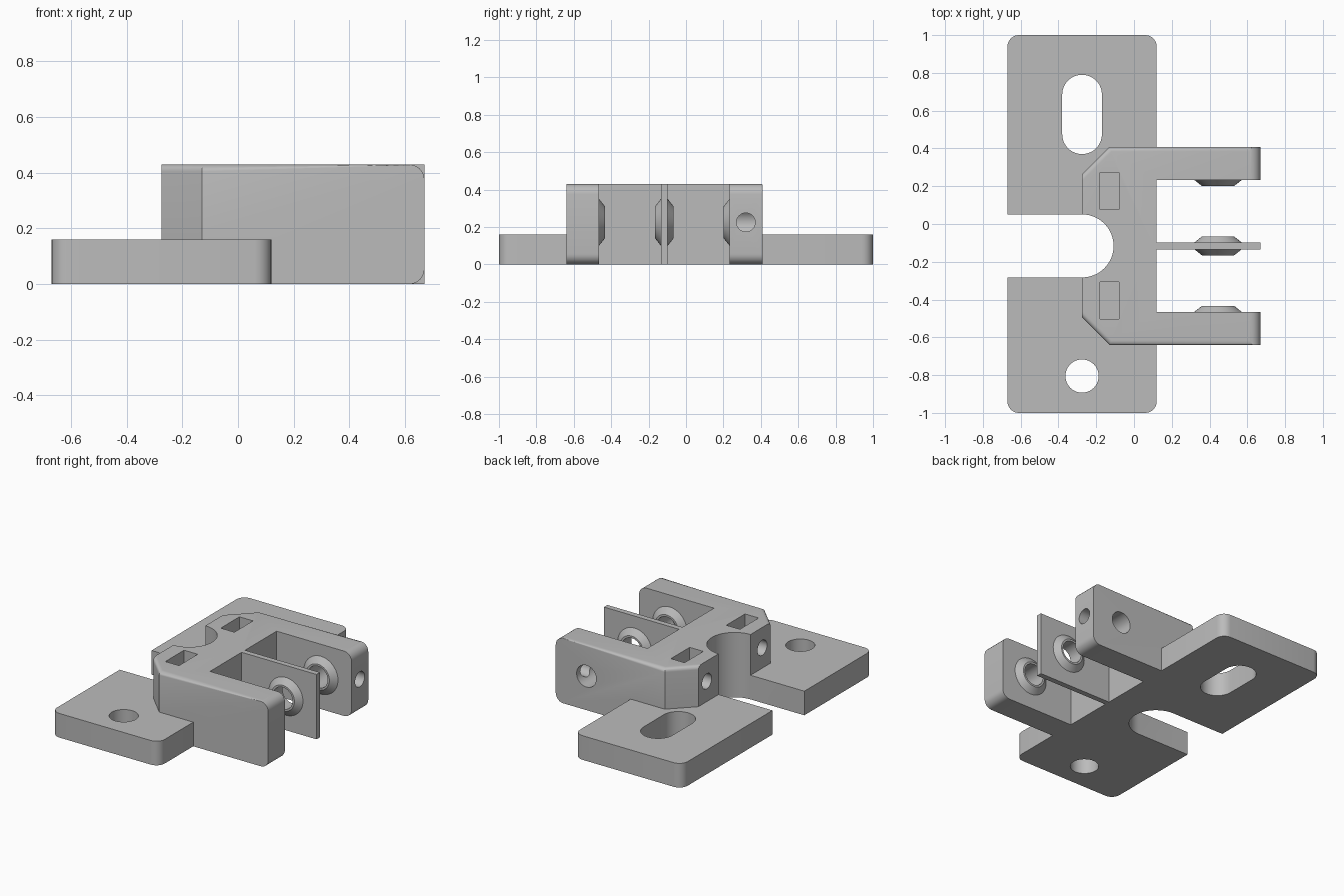
import bpy, bmesh, math
from mathutils import Matrix, Vector

cube = bpy.data.objects.get("Cube")
if cube:
    bpy.data.objects.remove(cube, do_unlink=True)

grey = bpy.data.materials.new("mid_grey")
grey.use_nodes = True
COLOUR = (0.5, 0.5, 0.5, 1)
grey.diffuse_color = COLOUR
grey.node_tree.nodes["Principled BSDF"].inputs["Base Color"].default_value = COLOUR

BASE_H, TOP = 0.16, 0.43       # base thickness, clevis height
MID_Y, HALF = -0.116, 0.524    # clevis symmetry line and half width
FRONT, TIP = 0.12, 0.67        # front wall of the bridge, arm ends
BORE_X, BORE_Z = 0.445, 0.225  # pivot axis


def make(name, bm):
    bmesh.ops.recalc_face_normals(bm, faces=bm.faces)
    mesh = bpy.data.meshes.new(name)
    bm.to_mesh(mesh)
    bm.free()
    mesh.materials.append(grey)
    obj = bpy.data.objects.new(name, mesh)
    bpy.context.collection.objects.link(obj)
    return obj


def prism(points, z0, z1):
    bm = bmesh.new()
    low = [bm.verts.new((x, y, z0)) for x, y in points]
    high = [bm.verts.new((x, y, z1)) for x, y in points]
    bm.faces.new(low)
    bm.faces.new(high)
    for i in range(len(points)):
        j = (i + 1) % len(points)
        bm.faces.new((low[i], low[j], high[j], high[i]))
    bmesh.ops.recalc_face_normals(bm, faces=bm.faces)
    return bm


def box(x0, x1, y0, y1, z0, z1):
    return prism([(x0, y0), (x1, y0), (x1, y1), (x0, y1)], z0, z1)


def round_edges(bm, test, radius):
    edges = [e for e in bm.edges if test(*[v.co for v in e.verts])]
    bmesh.ops.bevel(bm, geom=edges, offset=radius, segments=6, profile=0.5, affect='EDGES')


def stadium(a, b, r, n=24):
    a, b = Vector(a), Vector(b)
    start = math.atan2(b.y - a.y, b.x - a.x) - math.pi / 2
    arcs = [(b, start), (a, start + math.pi)]
    return [(c.x + r * math.cos(s + math.pi * i / n), c.y + r * math.sin(s + math.pi * i / n))
            for c, s in arcs for i in range(n + 1)]


def rod(start, end, r1, r2=None):
    start, end = Vector(start), Vector(end)
    axis = end - start
    turn = axis.to_track_quat('Z', 'Y').to_matrix().to_4x4()
    bm = bmesh.new()
    bmesh.ops.create_cone(bm, cap_ends=True, segments=48, radius1=r1,
                          radius2=r1 if r2 is None else r2, depth=axis.length,
                          matrix=Matrix.Translation((start + end) / 2) @ turn)
    return bm


def combine(target, bm, operation):
    tool = make("tool", bm)
    mod = target.modifiers.new("combine", 'BOOLEAN')
    mod.operation, mod.object, mod.solver = operation, tool, 'EXACT'
    bpy.context.view_layer.objects.active = target
    bpy.ops.object.modifier_apply(modifier=mod.name)
    bpy.data.objects.remove(tool, do_unlink=True)


# Mounting base with rounded outer corners
base = box(-0.67, FRONT, -1, 1, 0, BASE_H)
round_edges(base, lambda a, b: abs(a.z - b.z) > 0.1, 0.06)
bracket = make("hinge_bracket", base)

# Clevis: chamfered bridge with two arms
side = [(TIP, HALF - 0.175), (TIP, HALF), (-0.13, HALF), (-0.275, HALF - 0.145)]
outline = [(FRONT, HALF - 0.175)] + side
profile = [(x, MID_Y + y) for x, y in outline] + [(x, MID_Y - y) for x, y in reversed(outline)]
clevis = prism(profile, 0, TOP)
# Arm ends rounded top and bottom
round_edges(clevis, lambda a, b: min(a.x, b.x) > TIP - 0.001 and abs(a.z - b.z) < 0.001, 0.055)


def outer_top(a, b):
    outside = all(v.z > TOP - 0.001 and abs(v.y - MID_Y) > HALF - 0.15 for v in (a, b))
    along_arm = all(abs(v.y - MID_Y) > HALF - 0.001 for v in (a, b))
    chamfer = max(a.x, b.x) < -0.12 and abs(a.y - b.y) < 0.2
    return outside and (along_arm or chamfer)


round_edges(clevis, outer_top, 0.025)
combine(bracket, clevis, 'UNION')

# Thin centre fin
combine(bracket, box(FRONT - 0.02, TIP, MID_Y - 0.018, MID_Y + 0.018, 0, TOP), 'UNION')

# Conical bosses on the fin and on the inner arm faces
for sign in (-1, 1):
    for face, direction in ((0.018, sign), (HALF - 0.175, -sign)):
        y = MID_Y + sign * face
        combine(bracket, rod((BORE_X, y - direction * 0.01, BORE_Z),
                             (BORE_X, y + direction * 0.032, BORE_Z), 0.138, 0.085), 'UNION')

# Pivot bore, blind in the right arm, and locking hole in the left arm end
combine(bracket, rod((BORE_X, -0.59, BORE_Z), (BORE_X, 0.6, BORE_Z), 0.072), 'DIFFERENCE')
combine(bracket, rod((BORE_X, 0.32, BORE_Z), (0.8, 0.32, BORE_Z), 0.05), 'DIFFERENCE')

# Open notch, adjustment slot and round mounting hole
for start, end, radius in (((-1, MID_Y), (-0.275, MID_Y), 0.167),
                           ((-0.275, 0.475), (-0.275, 0.685), 0.105)):
    combine(bracket, prism(stadium(start, end, radius), -0.1, 0.6), 'DIFFERENCE')
combine(bracket, rod((-0.275, -0.805, -0.1), (-0.275, -0.805, 0.3), 0.088), 'DIFFERENCE')

# Nut pockets with screw holes from the back
for sign in (-1, 1):
    y = MID_Y + sign * 0.29
    combine(bracket, box(-0.18, -0.08, y - 0.098, y + 0.098, 0.2, 0.6), 'DIFFERENCE')
    combine(bracket, rod((-0.4, y, 0.295), (-0.1, y, 0.295), 0.05), 'DIFFERENCE')

bpy.ops.object.select_all(action='DESELECT')
bracket.select_set(True)
bpy.context.view_layer.objects.active = bracket
bpy.ops.object.shade_smooth_by_angle(angle=math.radians(30))
